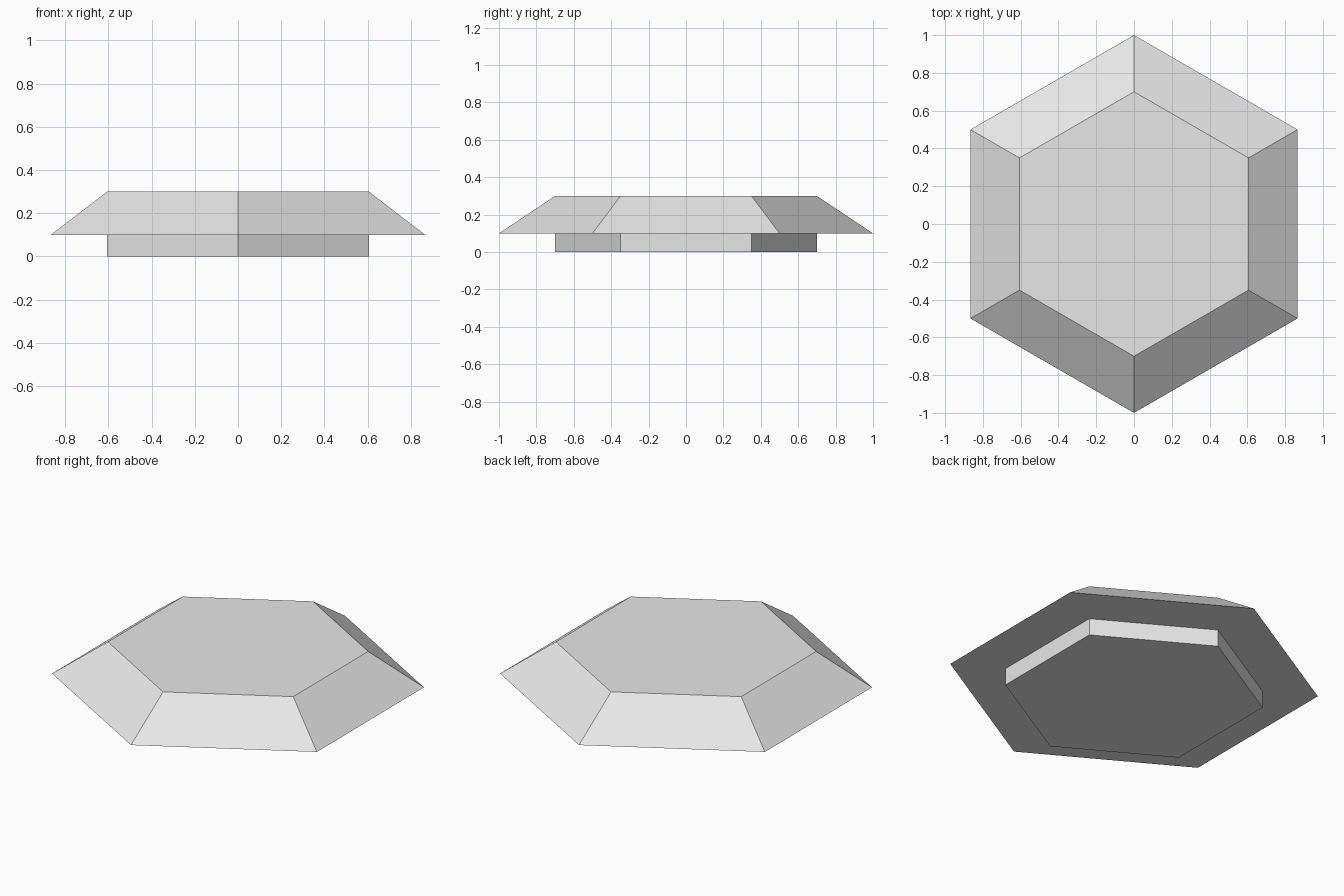
import bpy
import bmesh
from math import cos, sin, pi

cube = bpy.data.objects.get("Cube")
if cube:
    bpy.data.objects.remove(cube, do_unlink=True)

SIDES = 6
# (radius, height) from the foot up to the top plate
PROFILE = [(0.7, 0.0), (0.7, 0.1), (1.0, 0.1), (0.7, 0.3)]

# Plain light grey
grey = bpy.data.materials.new("light_grey")
grey.use_nodes = True
colour = (0.8, 0.8, 0.8, 1.0)
grey.diffuse_color = colour
for node in grey.node_tree.nodes:
    if node.type == "BSDF_PRINCIPLED":
        node.inputs["Base Color"].default_value = colour


def ring(bm, radius, height):
    """Hexagon of vertices with one corner pointing to the back."""
    angles = [pi / 2 + 2 * pi * i / SIDES for i in range(SIDES)]
    return [bm.verts.new((radius * cos(a), radius * sin(a), height)) for a in angles]


# Hexagonal tile: narrow foot, overhanging rim, bevelled flat top
bm = bmesh.new()
rings = [ring(bm, r, z) for r, z in PROFILE]
for low, high in zip(rings, rings[1:]):
    for i in range(SIDES):
        j = (i + 1) % SIDES
        bm.faces.new((low[i], low[j], high[j], high[i]))
bm.faces.new(rings[0][::-1])
bm.faces.new(rings[-1])
bmesh.ops.recalc_face_normals(bm, faces=bm.faces[:])

mesh = bpy.data.meshes.new("hexagonal_tile")
bm.to_mesh(mesh)
bm.free()
mesh.materials.append(grey)
tile = bpy.data.objects.new("hexagonal_tile", mesh)
bpy.context.collection.objects.link(tile)
